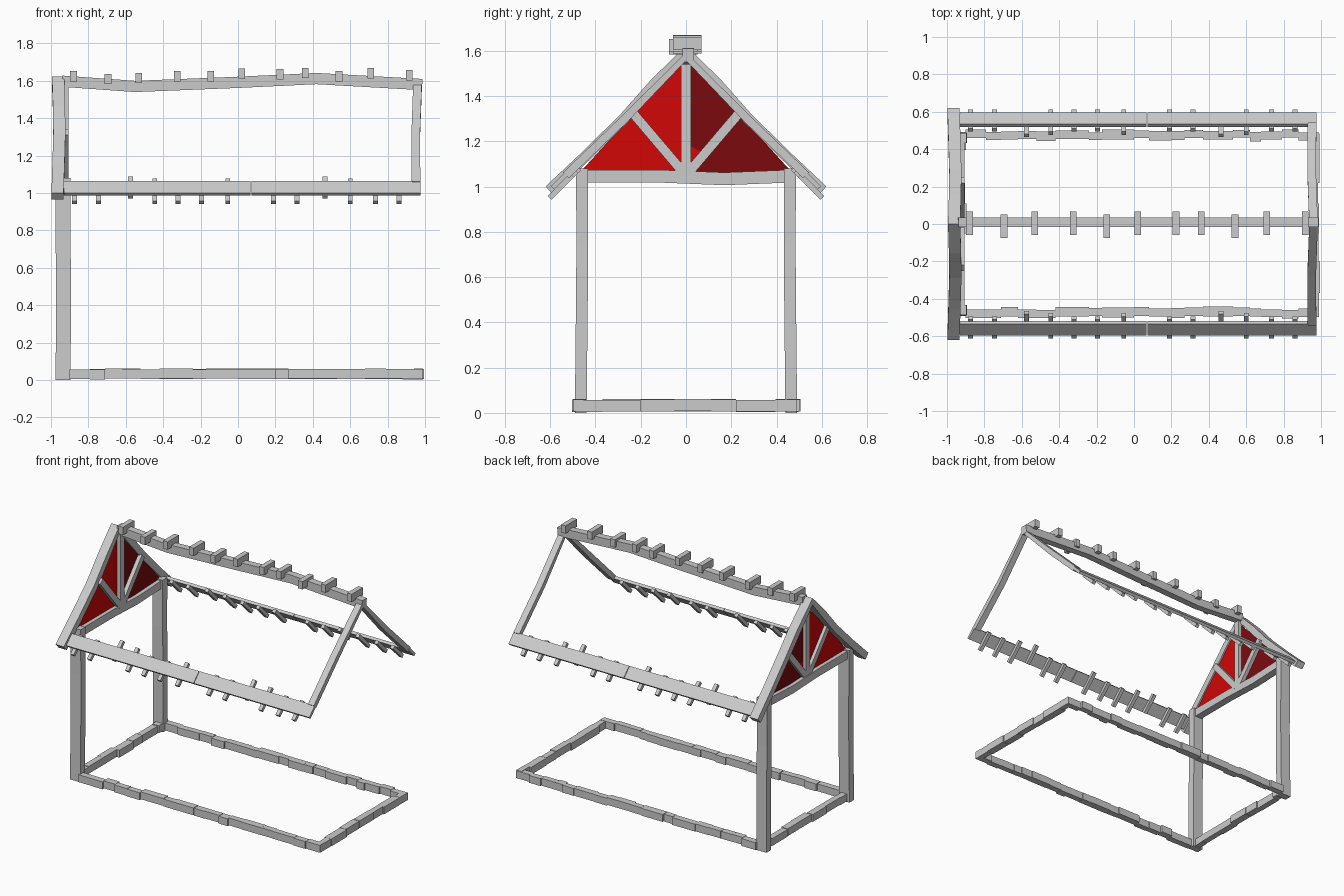
import bpy, bmesh, random
from mathutils import Vector

random.seed(4)
default = bpy.data.objects.get("Cube")
if default:
    bpy.data.objects.remove(default, do_unlink=True)


def material(name, rgb):
    m = bpy.data.materials.new(name)
    m.use_nodes = True
    m.diffuse_color = (*rgb, 1)
    m.node_tree.nodes["Principled BSDF"].inputs["Base Color"].default_value = (*rgb, 1)
    return m


grey = material("light_grey", (0.6, 0.6, 0.6))
red = material("red", (0.64, 0.002, 0.002))
dark_red = material("dark_red", (0.2, 0.003, 0.004))
X, Y = Vector((1, 0, 0)), Vector((0, 1, 0))


def finish(name, bm, mat):
    mesh = bpy.data.meshes.new(name)
    bm.to_mesh(mesh)
    bm.free()
    mesh.materials.append(mat)
    obj = bpy.data.objects.new(name, mesh)
    bpy.context.collection.objects.link(obj)


def beam(name, path, width, depth, across):
    """Sweep a rectangle along a path; width lies along the across vector."""
    pts = [Vector(p) for p in path]
    across = Vector(across).normalized()
    bm = bmesh.new()
    rings = []
    for i, p in enumerate(pts):
        tangent = pts[min(i + 1, len(pts) - 1)] - pts[max(i - 1, 0)]
        a = across * width / 2
        n = tangent.cross(across).normalized() * depth / 2
        rings.append([bm.verts.new(p + q) for q in (a + n, n - a, -a - n, a - n)])
    for r, t in zip(rings, rings[1:]):
        for k in range(4):
            j = (k + 1) % 4
            bm.faces.new((r[k], r[j], t[j], t[k]))
    bm.faces.new(rings[0])
    bm.faces.new(rings[-1])
    bmesh.ops.recalc_face_normals(bm, faces=bm.faces)
    finish(name, bm, grey)


def gable_beam(name, half, width, depth):
    """Beam over the ridge: half runs from the apex down the +y slope."""
    other = [(x, -y, z) for x, y, z in half[:0:-1]]
    beam(name, other + half, width, depth, X)


def panel(name, corners, mat):
    bm = bmesh.new()
    bm.faces.new([bm.verts.new((-0.935, y, z)) for y, z in corners])
    finish(name, bm, mat)


# Sagging ridge beam with pegs laid across it
beam("ridge_beam", [(-0.94, 0.01, 1.598), (-0.55, 0.01, 1.57), (0, 0.01, 1.592),
                    (0.42, 0.01, 1.612), (0.985, 0.01, 1.58)], 0.05, 0.06, Y)
peg_x = (-0.88, -0.695, -0.53, -0.325, -0.145, 0.02, 0.225, 0.36, 0.54, 0.71, 0.915)
peg_z = (1.625, 1.61, 1.615, 1.625, 1.625, 1.638, 1.635, 1.642, 1.625, 1.64, 1.63)
for i, (x, z) in enumerate(zip(peg_x, peg_z)):
    y = -0.012 if i in (1, 4, 8) else 0.005
    beam("ridge_peg", [(x, y - 0.063, z), (x, y + 0.063, z)], 0.036, 0.055, X)

# Gable rake boards and far end rafters, each bent over the ridge
gable_beam("gable_rake", [(-0.962, 0, 1.6), (-0.957, 0.14, 1.452), (-0.955, 0.27, 1.305),
                          (-0.96, 0.44, 1.137), (-0.965, 0.604, 0.983)], 0.065, 0.048)
gable_beam("end_rafter", [(0.96, 0, 1.575), (0.95, 0.27, 1.3), (0.952, 0.53, 1.05)],
           0.046, 0.036)

tail_x = (-0.875, -0.745, -0.575, -0.445, -0.32, -0.195, -0.055,
          0.19, 0.315, 0.465, 0.6, 0.735, 0.86)
raised = (-0.575, 0.465)
long_tails = (-0.445, -0.055, 0.6)
for s in (-1, 1):
    # Eave boards in two lengths with rafter tails below
    slope = (0, s, -1)
    for a, b in ((-0.93, 0.068), (0.072, 0.977)):
        beam("eave_board", [(a, s * 0.558, 1.025), (b, s * 0.558, 1.025)], 0.088, 0.02, slope)
    for x in tail_x:
        up = 0.03 if x in raised else 0
        top = 0.118 if x in long_tails else 0.1
        low_y, low_z = 0.603 - up, 0.95 + up
        beam("rafter_tail", [(x, s * low_y, low_z), (x, s * (low_y - top), low_z + top)],
             0.026, 0.024, X)

    # Corner post and truss brace
    beam("corner_post", [(-0.935, s * 0.465, 0), (-0.933, s * 0.46, 0.5),
                         (-0.935, s * 0.458, 0.75), (-0.935, s * 0.46, 1.08)], 0.052, 0.08, Y)
    beam("truss_brace", [(-0.932, s * 0.01, 1.06), (-0.932, s * 0.235, 1.325)], 0.05, 0.042, X)

# Gable panels, red on one side of the king post and dark red on the other
panel("red_gable_panel", [(0, 1.05), (0.09, 1.14), (0, 1.19), (0, 1.56),
                          (-0.27, 1.28), (-0.48, 1.05)], red)
panel("dark_gable_panel", [(0, 1.05), (0.48, 1.05), (0.27, 1.28), (0, 1.56),
                           (0, 1.19), (0.09, 1.14)], dark_red)

# Truss tie beam and king post
beam("tie_beam", [(-0.935, -0.44, 1.045), (-0.935, -0.1, 1.045), (-0.935, 0.17, 1.034),
                  (-0.935, 0.44, 1.045)], 0.055, 0.056, X)
beam("king_post", [(-0.932, 0, 1.05), (-0.932, 0, 1.57)], 0.05, 0.042, X)


# Foundation ring of uneven stones
def stone_row(name, cuts, along, offset):
    for a, b in zip(cuts, cuts[1:]):
        c = offset + random.uniform(-0.008, 0.008)
        z = 0.033 + random.uniform(-0.003, 0.003)
        ends = [(a, c, z), (b, c, z)] if along == X else [(c, a, z), (c, b, z)]
        beam(name, ends, random.uniform(0.04, 0.054), 0.052, Y if along == X else X)


long_cuts = (-0.9, -0.79, -0.71, -0.62, -0.52, -0.42, -0.24, -0.17, 0, 0.08, 0.2,
             0.27, 0.37, 0.53, 0.62, 0.68, 0.79, 0.88, 0.99)
short_cuts = (-0.485, -0.37, -0.2, -0.05, 0.11, 0.22, 0.395, 0.485)
for s in (-1, 1):
    stone_row("side_stone", long_cuts, X, s * 0.475)
stone_row("end_stone", short_cuts, Y, 0.967)
stone_row("gable_stone", short_cuts, Y, -0.93)
